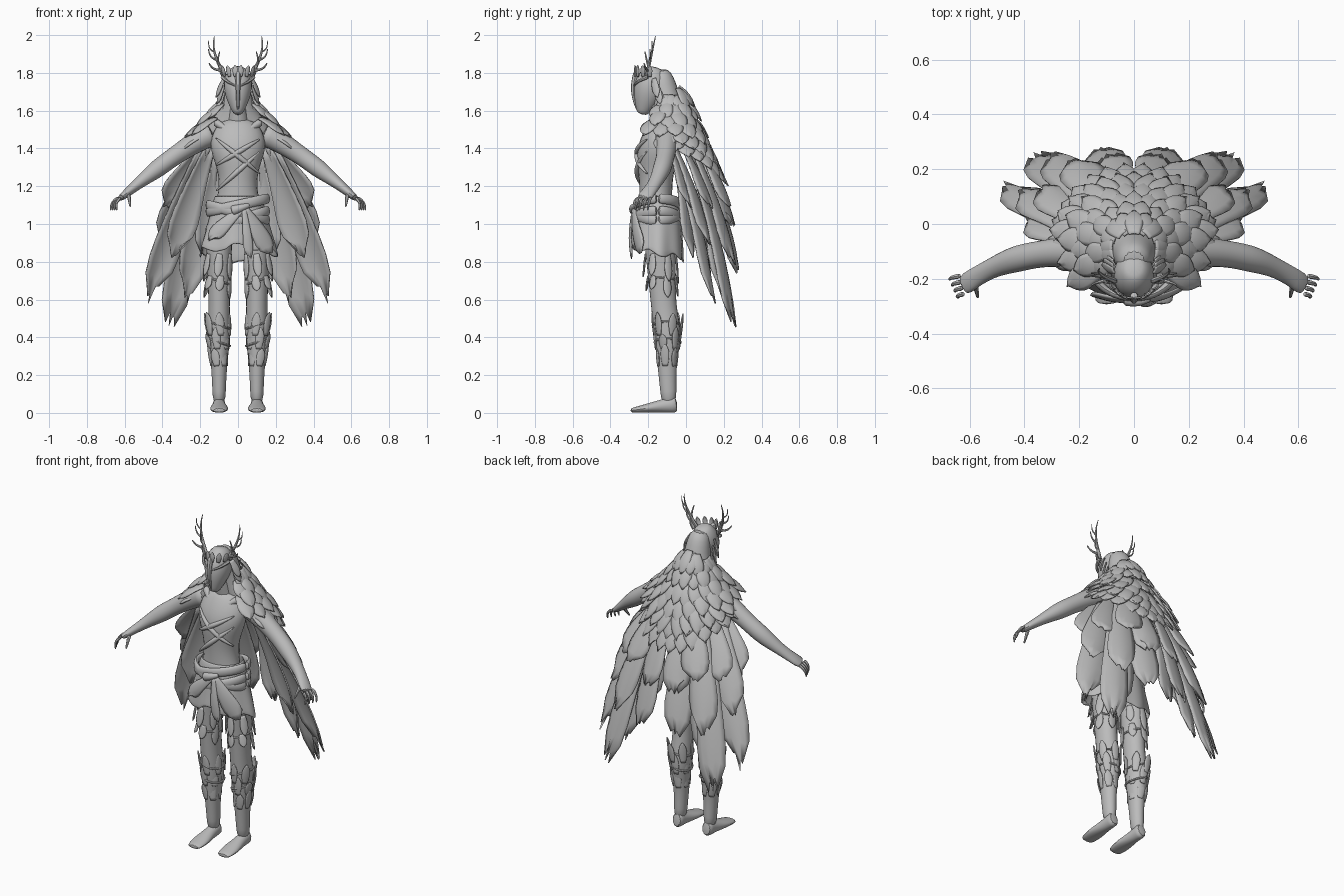
import bpy, bmesh, math, random
from math import sin, cos, pi, tau
from mathutils import Vector as V

random.seed(4)
if "Cube" in bpy.data.objects:
    bpy.data.objects.remove(bpy.data.objects["Cube"])

grey = bpy.data.materials.new("stone_grey")
grey.use_nodes = True
colour = (.5, .5, .5, 1)
grey.diffuse_color = colour
grey.node_tree.nodes["Principled BSDF"].inputs["Base Color"].default_value = colour


def finish(name, bm, mirror=False, subsurf=0, thick=0):
    bmesh.ops.recalc_face_normals(bm, faces=bm.faces)
    mesh = bpy.data.meshes.new(name)
    bm.to_mesh(mesh)
    bm.free()
    mesh.materials.append(grey)
    ob = bpy.data.objects.new(name, mesh)
    bpy.context.collection.objects.link(ob)
    if mirror:
        ob.modifiers.new("mirror", 'MIRROR').use_mirror_merge = False
    if thick:
        solid = ob.modifiers.new("thickness", 'SOLIDIFY')
        solid.thickness, solid.offset = thick, 0
    if subsurf:
        smooth = ob.modifiers.new("smooth", 'SUBSURF')
        smooth.levels = smooth.render_levels = subsurf
    bpy.ops.object.select_all(action='DESELECT')
    ob.select_set(True)
    bpy.context.view_layer.objects.active = ob
    bpy.ops.object.shade_smooth_by_angle(angle=math.radians(50))


def skin_rings(bm, rings):
    """Join rings of equal length with quads."""
    for ring, following in zip(rings, rings[1:]):
        for k in range(len(ring)):
            bm.faces.new((ring[k - 1], ring[k], following[k], following[k - 1]))


def tube(bm, rule, steps, ref, sides):
    """Loft ellipses; rule(u) gives centre, half width and half depth along ref."""
    stations = [rule(i / steps) for i in range(steps + 1)]
    pts = [V(s[0]) for s in stations]
    rings = []
    for i, (centre, width, depth) in enumerate(stations):
        t = (pts[min(i + 1, steps)] - pts[max(i - 1, 0)]).normalized()
        a = (V(ref) - t * t.dot(V(ref))).normalized()
        b = t.cross(a)
        angles = [k * tau / sides for k in range(sides)]
        rings.append([bm.verts.new(pts[i] + b * width * cos(g) + a * depth * sin(g)) for g in angles])
    skin_rings(bm, rings)
    bm.faces.new(rings[0])
    bm.faces.new(rings[-1])


def body_part(name, *rules, steps=8, ref=(0, 1, 0), mirror=False, sides=12, subsurf=1):
    bm = bmesh.new()
    for rule in rules:
        tube(bm, rule, steps, ref, sides)
    finish(name, bm, mirror, subsurf)


def bump(u, middle, spread):
    return math.exp(-((u - middle) / spread) ** 2)


def spike(start, end, radius, lift=(0, 0, 0)):
    """Tapering, slightly bent prong from start to end."""
    def rule(u):
        size = radius * (1 - .6 * u)
        return V(start).lerp(V(end), u) + V(lift) * sin(pi * u), size, size
    return rule


def leaf(u):
    return (1.02 - u ** 3) * (.5 + u)


def blade(u):
    return (.35 + u) * (1 - .75 * u ** 8)


def feather(bm, root, tip, width, out, shape=leaf, bow=.05, ragged=0, cup=.12):
    """Cupped strip from root to tip, facing out, with a torn end."""
    root, tip = V(root), V(tip)
    axis = tip - root
    t = axis.normalized()
    n = (V(out) - t * t.dot(V(out))).normalized()
    side = t.cross(n)
    cols, steps, rows = 7, 8, []
    torn = [random.uniform(-ragged, ragged) for _ in range(cols)]
    for i in range(steps + 1):
        u = i / steps
        row = []
        for k in range(cols):
            s = k / (cols - 1) * 2 - 1
            along = u + (torn[k] - ragged * abs(s) / 2) * max(0, 2 * u - 1)
            arch = axis.length * bow * sin(3 * u) - cup * width * shape(u) * s * s
            row.append(bm.verts.new(root + axis * along + side * s * shape(u) * width / 2 + n * arch))
        rows.append(row)
    for r, q in zip(rows, rows[1:]):
        for k in range(cols - 1):
            bm.faces.new((r[k], r[k + 1], q[k + 1], q[k]))


# Torso, neck and cloth folds across the chest
def torso(u):
    width = .14 - .035 * bump(u, .4, .25) + .025 * bump(u, .8, .2) - .06 * u ** 8
    depth = .09 + .025 * bump(u, .7, .2) - .03 * u ** 6
    return (0, -.16 + .05 * u ** 5, 1 + .55 * u), width, depth


def fold(slope, height):
    def rule(u):
        x = .12 * (1 - 2 * u)
        size = .004 + .012 * sin(pi * u)
        return (x, -.26 + 4 * x * x, height + slope * x), size, size
    return rule


body_part("torso", torso, steps=12)
body_part("neck", spike((0, -.11, 1.5), (0, -.18, 1.68), .07))
body_part("chest_folds", fold(.6, 1.38), fold(-.8, 1.36), fold(.9, 1.28), ref=(0, 0, 1), sides=8)
body_part("collar", spike((.12, -.14, 1.54), (0, -.23, 1.46), .022), mirror=True, ref=(0, 0, 1))


# Head with a long pointed mask, and a hood behind
def head(u):
    size = (.05 + .05 * u) * sin(pi * (.08 + .87 * u)) ** .6
    return (0, -.235 + .08 * u, 1.58 + .25 * u), size, 1.15 * size


def hood(u):
    size = .045 + .05 * u ** .4
    return (0, -.14 + .1 * u, 1.82 - .44 * u), size + .1 * bump(u, .8, .25), size


body_part("head", head, steps=12)
body_part("hood", hood)
body_part("mask_ridge", spike((0, -.26, 1.81), (0, -.255, 1.6), .02, (0, -.022, 0)), sides=6)
body_part("brow", spike((.085, -.2, 1.78), (.01, -.275, 1.73), .013, (.01, -.015, 0)),
          mirror=True, ref=(0, 0, 1), sides=6)

# Spiky crown and side locks around the mask
bm = bmesh.new()
for k in range(4):
    a = .15 + .4 * k
    base = V((.085 * sin(a), -.17 - .1 * cos(a), 1.78))
    feather(bm, base, base + V((.02 * sin(a), 0, .06)), .03, (sin(a), -cos(a), 0))
for k in range(6):
    root = V((.075, -.17 + .015 * k, 1.77 - .035 * k))
    feather(bm, root, root + V((.04 - .006 * k, .02, -.1)), .045, (1, -.5, .2))
finish("mask_spikes_and_locks", bm, True, thick=.006)


# Branched antlers
def antler(u):
    size = .014 * (1 - .85 * u)
    return V((.065 + .065 * sin(2 * u), -.21 + .05 * u, 1.78 + .22 * u)), size, size


def tine(u, reach):
    start, size, _ = antler(u)
    return spike(start, start + V(reach), size * .8, (.01, 0, -.01))


body_part("antlers", antler, tine(.4, (.045, 0, .06)), tine(.6, (.03, 0, .06)), tine(.25, (0, -.02, .08)),
          tine(.15, (.07, -.02, .04)), ref=(0, 1, 0), mirror=True, sides=6)


# Arms and hands
def arm(u):
    size = .068 - .043 * u + .008 * bump(u, .6, .12)
    return (.13 + .5 * u, -.1 - .13 * u ** 3, 1.48 - .35 * u ** 1.2), size - .008 * u ** 4, size + .02 * u ** 8


body_part("arms", arm, steps=12, mirror=True)
fingers = [spike((.58, -.22, 1.16), (.57, -.27, 1.09), .014)]
for k in range(4):
    knuckle = V((.62 + .004 * k, -.255 + .022 * k, 1.14))
    fingers.append(spike(knuckle, knuckle + V((.02 + .007 * k, -.015, -.07)), .012, (.015, 0, .005)))
body_part("fingers", *fingers, steps=4, mirror=True, sides=6)


# Legs and feet
def leg(u):
    calf = .012 * bump(u, .6, .12)
    size = .074 - .04 * u + calf
    return (.1, -.14 + .05 * u + calf, .95 - .9 * u), size, size * 1.2


def foot(u):
    height = .048 * (1 - .75 * u)
    return (.1, -.045 - .25 * u, height), .034 + .016 * bump(u, .7, .3), height


body_part("legs", leg, steps=14, mirror=True)
body_part("feet", foot, ref=(0, 0, 1), mirror=True)

# Ragged wraps on thighs, knees and shins
bm = bmesh.new()
for u, length in ((.12, -.13), (.25, -.1), (.6, .1), (.68, .1), (.78, .1)):
    centre, width, depth = leg(u)
    for k in range(6):
        a = k * pi / 3 + u * 9
        out = V((sin(a) * width, cos(a) * depth, 0))
        end = V((.012, 0, length + random.uniform(-.03, .03)))
        feather(bm, V(centre) + out * .98, V(centre) + out * 1.12 + end, .05, out, bow=.02)
finish("leg_wraps", bm, True, thick=.006)


# Straps around knees and shins
def strap(u, height):
    centre, width, depth = leg(height)
    a = u * tau
    return V(centre) + V((width * sin(a), depth * cos(a), .02 * sin(a))), .007, .007


body_part("leg_straps", *[lambda u, h=h: strap(u, h) for h in (.28, .54, .64)],
          steps=16, ref=(0, 0, 1), mirror=True, sides=6)

# Skirt with folds and a torn hem
bm = bmesh.new()
rings, cols, rows = [], 40, 5
torn = [random.uniform(-.025, .025) for _ in range(cols)]
for i in range(rows + 1):
    u = i / rows
    ring = []
    for k in range(cols):
        a = k * tau / cols
        pleat = 1 + .05 * u * sin(7 * a + 1)
        hem = (torn[k] - .035 * sin(a)) * u ** 4
        ring.append(bm.verts.new(((.12 + .085 * u) * pleat * cos(a),
                                  -.15 + (.1 + .036 * u ** .6) * pleat * sin(a), 1.15 - .31 * u + hem)))
    rings.append(ring)
skin_rings(bm, rings)
finish("skirt", bm, subsurf=1, thick=.008)


# Sash around the hips, knot and hanging ends
def sash(tilt, height):
    def rule(u):
        a = u * tau
        return ((.16 * cos(a), -.15 + .12 * sin(a), height + tilt * cos(a)), .016, .03)
    return rule


body_part("sash", sash(.035, 1.1), sash(-.04, 1.06), sash(.05, 1.02), steps=20, ref=(0, 0, 1), sides=8)
body_part("sash_knot", spike((-.03, -.27, 1.07), (.06, -.27, 1.1), .03, (0, -.01, 0)), ref=(0, 0, 1))
bm = bmesh.new()
for tip, width in (((.06, -.29, .82), .05), ((-.15, -.26, .92), .08), ((.17, -.24, .85), .1)):
    feather(bm, (.03, -.28, 1.09), tip, width, (tip[0] * 3, -1, 0), blade, ragged=.05)
finish("sash_ends", bm, thick=.007)

# Shoulder mantle: overlapping rows of short feathers from back to front
bm = bmesh.new()
for i in range(6):
    count = 6 + i // 2
    back = V((.05 + .02 * i, 1.73 - .065 * i)), V((.13 + .035 * i, 1.62 - .085 * i))
    flank = V((.08 + .02 * i, 1.68 - .04 * i)), V((min(.13 + .05 * i, .31), 1.6 - .045 * i))
    for k in range(count):
        a = (k + i % 2 / 2) * (2.1 if i < 4 else 1.7) / (count - .5)
        mix = sin(min(a, pi / 2)) ** 2
        out = V((sin(a), cos(a), 0))
        ends = []
        for b, f in zip(back, flank):
            radius, z = b.lerp(f, mix)
            ends.append(V((0, -.085, z + random.uniform(-.012, .012))) + out * radius)
        feather(bm, *ends, .075 + .009 * i, out + V((0, 0, .9)), bow=.1, ragged=.04)
finish("mantle_feathers", bm, True, thick=.008)

# Cape: long ragged feathers fanning out from the shoulder blades
TIPS = ((.46, .14, .62), (.36, .25, .48), (.27, .19, .62), (.12, .28, .74), (.17, .1, .85), (.34, .03, .85),
        (.38, .02, 1.1), (.3, .25, .8), (.09, .25, 1), (.41, .12, .9), (.22, .23, 1.1), (.33, .13, 1.1))
bm = bmesh.new()
for x, y, z in TIPS:
    root = (.03 + .35 * x, .06 + .4 * (y - x) * (x > .2), 1.35 + .07 * z)
    feather(bm, root, (x, y, z), .16, (.35, 1, .3), blade, .035, .055)
finish("cape_feathers", bm, True, thick=.008)
